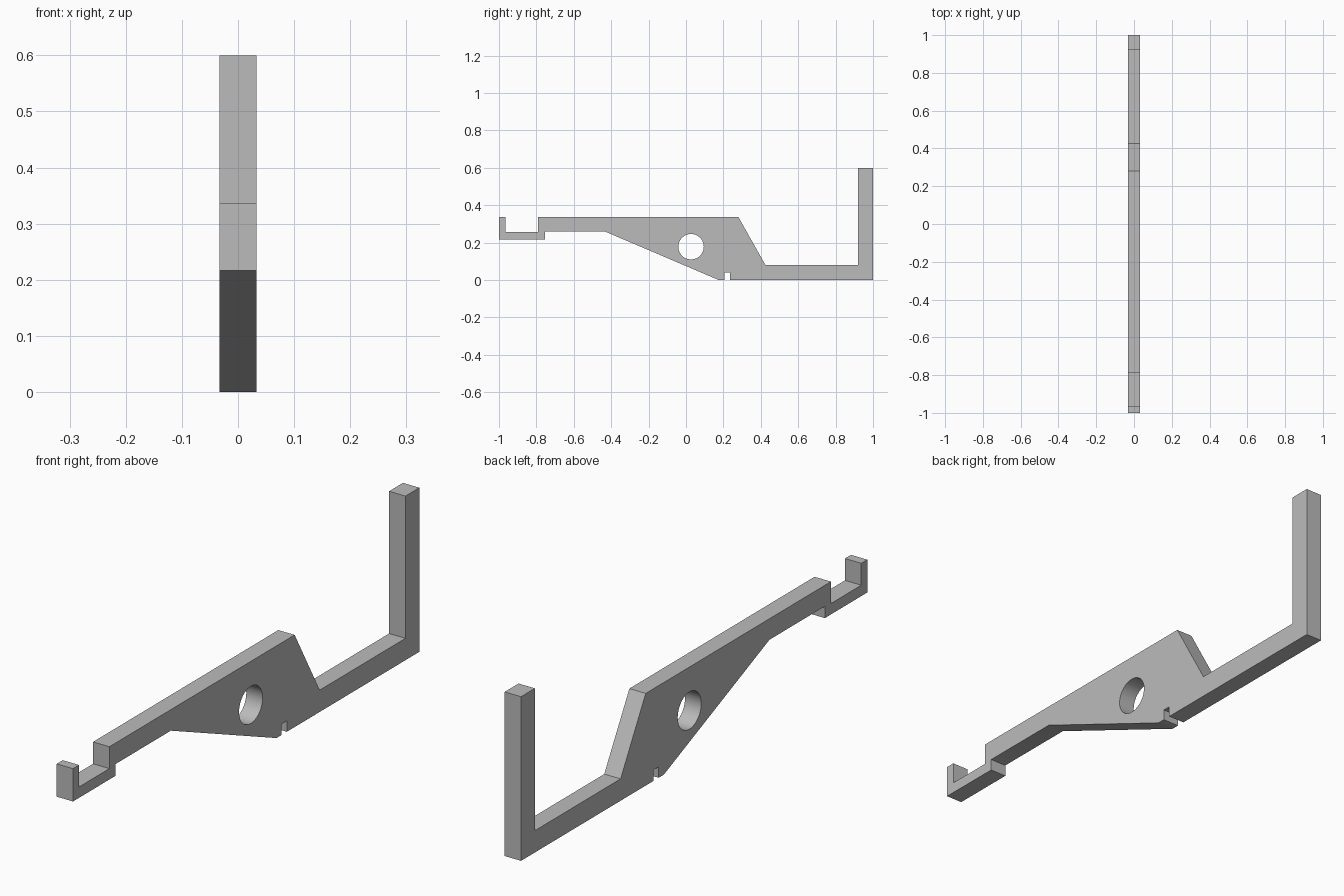
import bpy
import bmesh
import math
from mathutils import Vector

HALF_WIDTH = 0.033

default = bpy.data.objects.get("Cube")
if default:
    bpy.data.objects.remove(default, do_unlink=True)

# Plain grey
grey = bpy.data.materials.new("plain_grey")
grey.use_nodes = True
colour = (0.5, 0.5, 0.5, 1)
grey.diffuse_color = colour
grey.node_tree.nodes["Principled BSDF"].inputs["Base Color"].default_value = colour

# Side outline as (y, z): hook, arm, body, foot bar, upright post, notch
outline = [
    (-1, 0.217), (-1, 0.337), (-0.965, 0.337), (-0.965, 0.257),
    (-0.79, 0.257), (-0.79, 0.337), (0.28, 0.337), (0.425, 0.08),
    (0.92, 0.08), (0.92, 0.6), (1, 0.6), (1, 0),
    (0.235, 0), (0.235, 0.04), (0.205, 0.04), (0.205, 0),
    (0.175, 0), (-0.435, 0.26), (-0.755, 0.26), (-0.755, 0.217),
]


def extrude_profile(name, points, half_width):
    """Solid made by extruding a closed (y, z) profile along x."""
    bm = bmesh.new()
    face = bm.faces.new([bm.verts.new((-half_width, y, z)) for y, z in points])
    result = bmesh.ops.extrude_face_region(bm, geom=[face])
    verts = [v for v in result["geom"] if isinstance(v, bmesh.types.BMVert)]
    bmesh.ops.translate(bm, verts=verts, vec=Vector((2 * half_width, 0, 0)))
    bmesh.ops.recalc_face_normals(bm, faces=bm.faces)
    mesh = bpy.data.meshes.new(name)
    bm.to_mesh(mesh)
    bm.free()
    mesh.materials.append(grey)
    obj = bpy.data.objects.new(name, mesh)
    bpy.context.collection.objects.link(obj)
    return obj


bracket = extrude_profile("lever_bracket", outline, HALF_WIDTH)

# Round pivot hole through the body
segments = 48
angles = [math.tau * i / segments for i in range(segments)]
circle = [(0.027 + 0.068 * math.cos(a), 0.178 + 0.068 * math.sin(a)) for a in angles]
cutter = extrude_profile("pivot_hole_cutter", circle, HALF_WIDTH * 2)
cutter.hide_render = True

hole = bracket.modifiers.new("pivot_hole", "BOOLEAN")
hole.operation = "DIFFERENCE"
hole.solver = "EXACT"
hole.object = cutter

bpy.ops.object.select_all(action="DESELECT")
bracket.select_set(True)
bpy.context.view_layer.objects.active = bracket
bpy.ops.object.modifier_apply(modifier=hole.name)
bpy.data.objects.remove(cutter, do_unlink=True)
bpy.ops.object.shade_smooth_by_angle(angle=math.radians(30))
